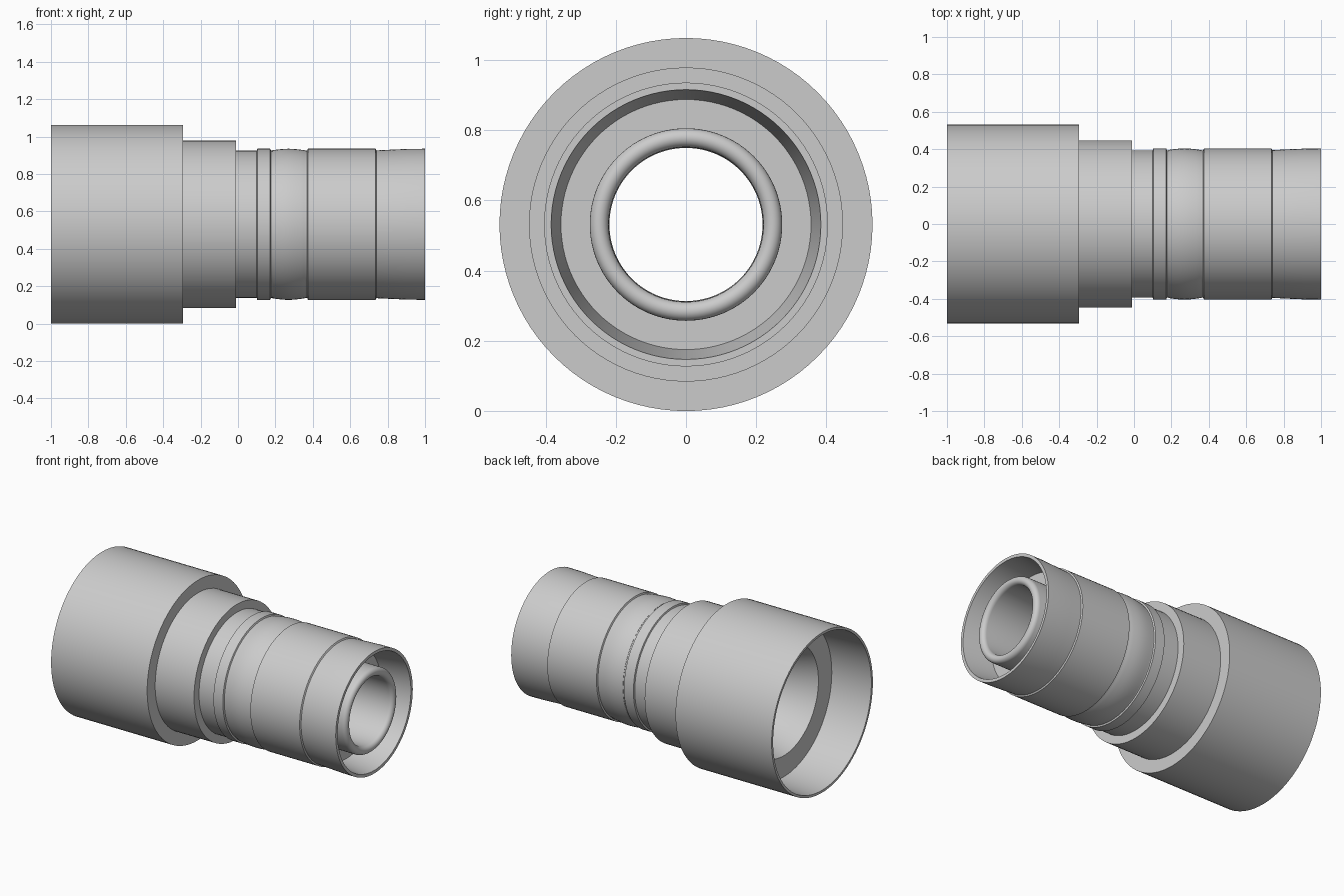
import bpy, bmesh
from math import sin, cos, pi, radians

if "Cube" in bpy.data.objects:
    bpy.data.objects.remove(bpy.data.objects["Cube"])

SEG = 96
R = 0.531  # largest radius = axis height


def lathe(name, profile):
    """Revolve a closed (x, radius) profile around the horizontal x axis."""
    bm = bmesh.new()
    rings = []
    for i in range(SEG):
        a = 2 * pi * i / SEG
        rings.append([bm.verts.new((x, r * sin(a), R + r * cos(a))) for x, r in profile])
    n = len(profile)
    for i in range(SEG):
        p, q = rings[i], rings[(i + 1) % SEG]
        for j in range(n):
            k = (j + 1) % n
            bm.faces.new((p[j], p[k], q[k], q[j]))
    bmesh.ops.recalc_face_normals(bm, faces=bm.faces)
    me = bpy.data.meshes.new(name)
    bm.to_mesh(me)
    bm.free()
    ob = bpy.data.objects.new(name, me)
    bpy.context.collection.objects.link(ob)
    bpy.ops.object.select_all(action='DESELECT')
    ob.select_set(True)
    bpy.context.view_layer.objects.active = ob
    bpy.ops.object.shade_smooth_by_angle(angle=radians(25))
    return ob


# Stepped outer body: socket sleeve, collar, neck and banded barrel
outer = [(-1.0, R), (-0.295, R), (-0.295, 0.447), (-0.01, 0.447), (-0.01, 0.394),
         (0.10, 0.394), (0.103, 0.404), (0.172, 0.404), (0.176, 0.394), (0.185, 0.394)]

# Shallow crowned ring
outer += [(0.185 + 0.17 * t / 8, 0.396 + 0.008 * sin(pi * t / 8)) for t in range(9)]

# Straight barrel and flared lip
outer += [(0.362, 0.394), (0.370, 0.394), (0.374, 0.404), (0.735, 0.404), (0.74, 0.395),
          (0.82, 0.399), (0.91, 0.403), (1.0, 0.404)]

# Tapered annular recess inside the lip
recess = [(1.0, 0.384), (0.80, 0.356), (0.80, 0.274)]

# Inner tube with rounded nose
nose = [(0.955 + 0.028 * sin(pi * t / 10), 0.247 + 0.027 * cos(pi * t / 10))
        for t in range(11)]

# Bore, funnel and rear socket
bore = [(-0.30, 0.218), (-0.72, 0.36), (-0.72, 0.50), (-1.0, 0.515)]

lathe("stepped_pipe_coupling", outer + recess + nose + bore)
